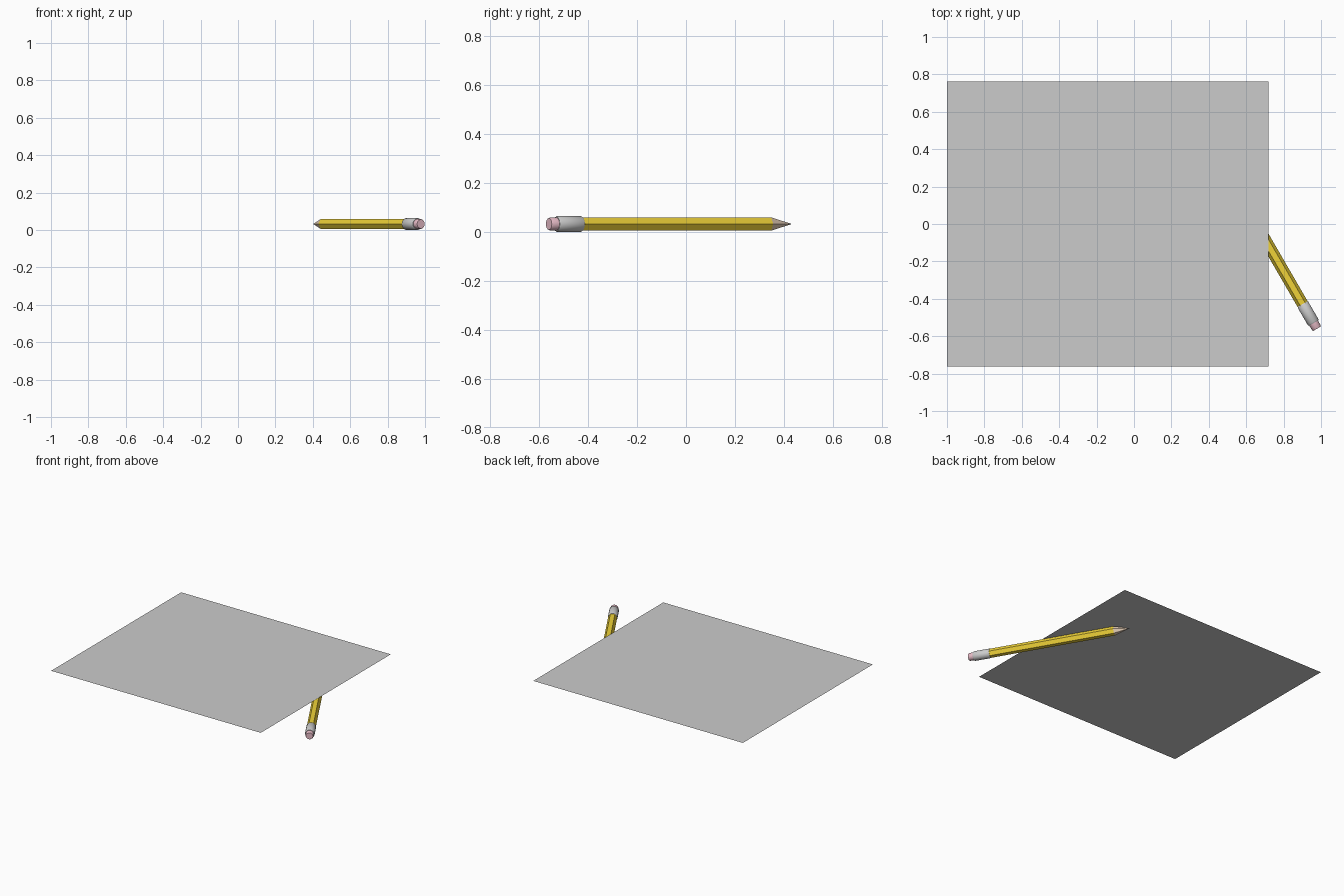
import bpy, bmesh, math
from mathutils import Matrix, Vector

if "Cube" in bpy.data.objects:
    bpy.data.objects.remove(bpy.data.objects["Cube"])

TIP = Vector((0.402, 0.433, 0.0325))
END = Vector((0.978, -0.56, 0.0325))
AXIS = (END - TIP).normalized()
SIDE = AXIS.cross(Vector((0, 0, 1))).normalized()
FRAME = Matrix((SIDE, SIDE.cross(AXIS) * -1, AXIS)).transposed()


def material(name, rgb):
    m = bpy.data.materials.new(name)
    m.diffuse_color = (*rgb, 1)
    m.use_nodes = True
    m.node_tree.nodes["Principled BSDF"].inputs["Base Color"].default_value = m.diffuse_color
    return m


def pencil_part(name, profile, sides, mat=None, smooth=False):
    """Loft rings of (distance from tip, radius) along the pencil axis."""
    bm = bmesh.new()
    rings = []
    for t, r in profile:
        if r == 0:
            rings.append([bm.verts.new(TIP + AXIS * t)])
            continue
        ring = []
        for i in range(sides):
            a = 2 * math.pi * i / sides
            ring.append(bm.verts.new(TIP + FRAME @ Vector((r * math.cos(a), r * math.sin(a), t))))
        rings.append(ring)
    for a, b in zip(rings, rings[1:]):
        for i in range(sides):
            j = (i + 1) % sides
            if len(a) == 1:
                bm.faces.new((a[0], b[j], b[i]))
            else:
                bm.faces.new((a[i], a[j], b[j], b[i]))
    for ring in (rings[0], rings[-1]):
        if len(ring) > 1:
            bm.faces.new(ring)
    bmesh.ops.recalc_face_normals(bm, faces=bm.faces[:])
    me = bpy.data.meshes.new(name)
    bm.to_mesh(me)
    bm.free()
    ob = bpy.data.objects.new(name, me)
    bpy.context.collection.objects.link(ob)
    if mat:
        me.materials.append(mat)
    if smooth:
        bpy.ops.object.select_all(action='DESELECT')
        ob.select_set(True)
        bpy.context.view_layer.objects.active = ob
        bpy.ops.object.shade_smooth_by_angle(angle=math.radians(35))
    return ob


yellow = material("yellow paint", (0.87, 0.65, 0.04))
wood = material("bare wood", (0.76, 0.6, 0.46))
lead = material("graphite", (0.25, 0.25, 0.25))
pink = material("pink rubber", (0.8, 0.5, 0.57))

# Pencil: hexagonal body, sharpened end, ferrule and eraser
pencil_part("pencil_lead", [(0, 0), (0.018, 0.0052)], 6, lead)
pencil_part("pencil_wood", [(0.018, 0.0052), (0.107, 0.031)], 6, wood)
pencil_part("pencil_body", [(0.107, 0.031), (1.0, 0.031)], 6, yellow)
pencil_part("pencil_ferrule", [(0.995, 0.0295), (1.0, 0.0325), (1.107, 0.0325), (1.113, 0.029)],
            32, None, True)
pencil_part("pencil_eraser", [(1.105, 0.0265), (1.142, 0.0265), (1.148, 0.0235)], 32, pink, True)

# Single sheet of paper lying on the pencil
bpy.ops.mesh.primitive_plane_add(size=1, location=(-0.14, 0, 0.065))
sheet = bpy.context.object
sheet.name = "paper_sheet"
sheet.data.transform(Matrix.Diagonal((1.72, 1.524, 1, 1)))
